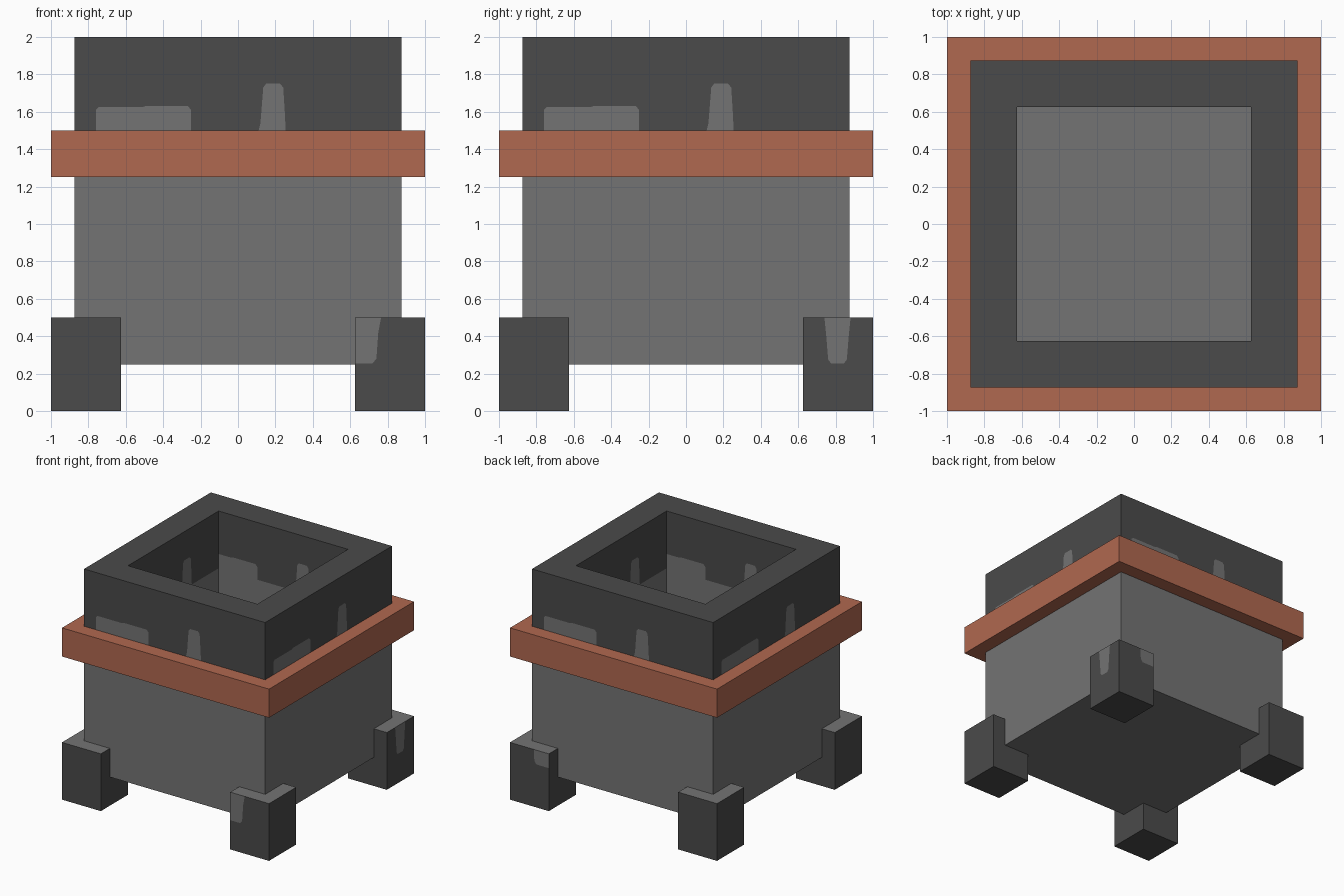
import bpy, bmesh

if "Cube" in bpy.data.objects:
    bpy.data.objects.remove(bpy.data.objects["Cube"])

COLOURS = {"mid grey": (0.174, 0.174, 0.174, 1),
           "dark grey": (0.069, 0.069, 0.069, 1),
           "copper": (0.434, 0.138, 0.08, 1)}
MATS = []
for name, colour in COLOURS.items():
    m = bpy.data.materials.new(name)
    m.diffuse_color = colour
    m.use_nodes = True
    m.node_tree.nodes["Principled BSDF"].inputs["Base Color"].default_value = m.diffuse_color
    MATS.append(m)
GREY, DARK, COPPER = range(3)


def turn(x, y, k):
    """Rotate a point by k quarter turns about z."""
    for _ in range(k % 4):
        x, y = -y, x
    return x, y


def face(bm, pts, mat):
    clean = [p for i, p in enumerate(pts) if p != pts[i - 1]]
    f = bm.faces.new([bm.verts.new(p) for p in clean])
    f.material_index = mat


def panel(bm, k, d, line, z0, z1, low, high):
    """Upright wall split into two colours along a line of (u, z) points."""
    def fill(pts, mat):
        face(bm, [(*turn(u, -d, k), z) for u, z in pts], mat)
    fill([(line[0][0], z0), (line[-1][0], z0)] + line[::-1], low)
    top = list(line)
    while len(top) > 1 and top[-1][1] == top[-2][1] == z1:
        top.pop()
    while len(top) > 1 and top[0][1] == top[1][1] == z1:
        top.pop(0)
    if len(top) > 2 or top[0][1] < z1:
        fill(top + [(top[-1][0], z1), (top[0][0], z1)], high)


def square(bm, r, z, mat, up, cx=0, cy=0):
    pts = [(cx - r, cy - r, z), (cx + r, cy - r, z), (cx + r, cy + r, z), (cx - r, cy + r, z)]
    face(bm, pts if up else pts[::-1], mat)


def rim(bm, outer, inner, z, mat, up=True):
    """Flat square frame."""
    for k in range(4):
        pts = [(*turn(x, y, k), z) for x, y in
               ((-outer, -outer), (outer, -outer), (inner, -inner), (-inner, -inner))]
        face(bm, pts if up else pts[::-1], mat)


def finish(bm, name):
    bmesh.ops.remove_doubles(bm, verts=bm.verts, dist=0.0005)
    me = bpy.data.meshes.new(name)
    bm.to_mesh(me)
    bm.free()
    for m in MATS:
        me.materials.append(m)
    bpy.context.collection.objects.link(bpy.data.objects.new(name, me))


# Hollow pot body: grey below, dark above, with worn patches along the join
wear = [(-0.76, 1.5), (-0.76, 1.61), (-0.745, 1.625), (-0.51, 1.625), (-0.49, 1.632),
        (-0.27, 1.632), (-0.25, 1.61), (-0.25, 1.5), (0.11, 1.5), (0.12, 1.54),
        (0.135, 1.73), (0.15, 1.75), (0.225, 1.75), (0.242, 1.73), (0.25, 1.6), (0.255, 1.5)]
outer_line = [(-0.875, 1.5)] + wear + [(0.875, 1.5)]
inner_line = [(-0.625, 1.625)] + wear[3:] + [(0.625, 1.5)]
bm = bmesh.new()
for k in range(4):
    panel(bm, k, 0.875, outer_line, 0.25, 2, GREY, DARK)
    panel(bm, k, -0.625, inner_line, 0.5, 2, GREY, DARK)
rim(bm, 0.875, 0.625, 2, DARK)
square(bm, 0.625, 0.5, GREY, True)
square(bm, 0.875, 0.25, GREY, False)
finish(bm, "pot_body")

# Copper band around the pot
bm = bmesh.new()
for k in range(4):
    panel(bm, k, 1, [(-1, 1.5), (1, 1.5)], 1.25, 1.5, COPPER, COPPER)
    panel(bm, k, -0.86, [(-0.86, 1.5), (0.86, 1.5)], 1.25, 1.5, COPPER, COPPER)
rim(bm, 1, 0.86, 1.5, COPPER)
rim(bm, 1, 0.86, 1.25, COPPER, False)
finish(bm, "copper_band")

# Four corner feet with grey tops; a few sides have worn patches
R, C = 0.1875, 0.8125
stains = {
    (1, -1, 0): [(0.625, 0.255), (0.72, 0.255), (0.74, 0.28), (0.75, 0.42), (0.765, 0.5), (1, 0.5)],
    (1, 1, 1): [(0.625, 0.5), (0.74, 0.5), (0.75, 0.4), (0.76, 0.275), (0.775, 0.255),
                (0.845, 0.255), (0.86, 0.275), (0.87, 0.4), (0.88, 0.5), (1, 0.5)],
    (1, 1, 2): [(-1, 0.5), (-0.77, 0.5), (-0.765, 0.4), (-0.745, 0.375), (-0.625, 0.375)],
}
names = {(-1, -1): "front_left_foot", (1, -1): "front_right_foot",
         (-1, 1): "back_left_foot", (1, 1): "back_right_foot"}
for (sx, sy), name in names.items():
    bm = bmesh.new()
    for k in range(4):
        cx, cy = turn(sx * C, sy * C, -k)
        plain = [(cx - R, 0.5), (cx + R, 0.5)]
        panel(bm, k, R - cy, stains.get((sx, sy, k), plain), 0, 0.5, DARK, GREY)
    square(bm, R, 0.5, GREY, True, sx * C, sy * C)
    square(bm, R, 0, DARK, False, sx * C, sy * C)
    finish(bm, name)
